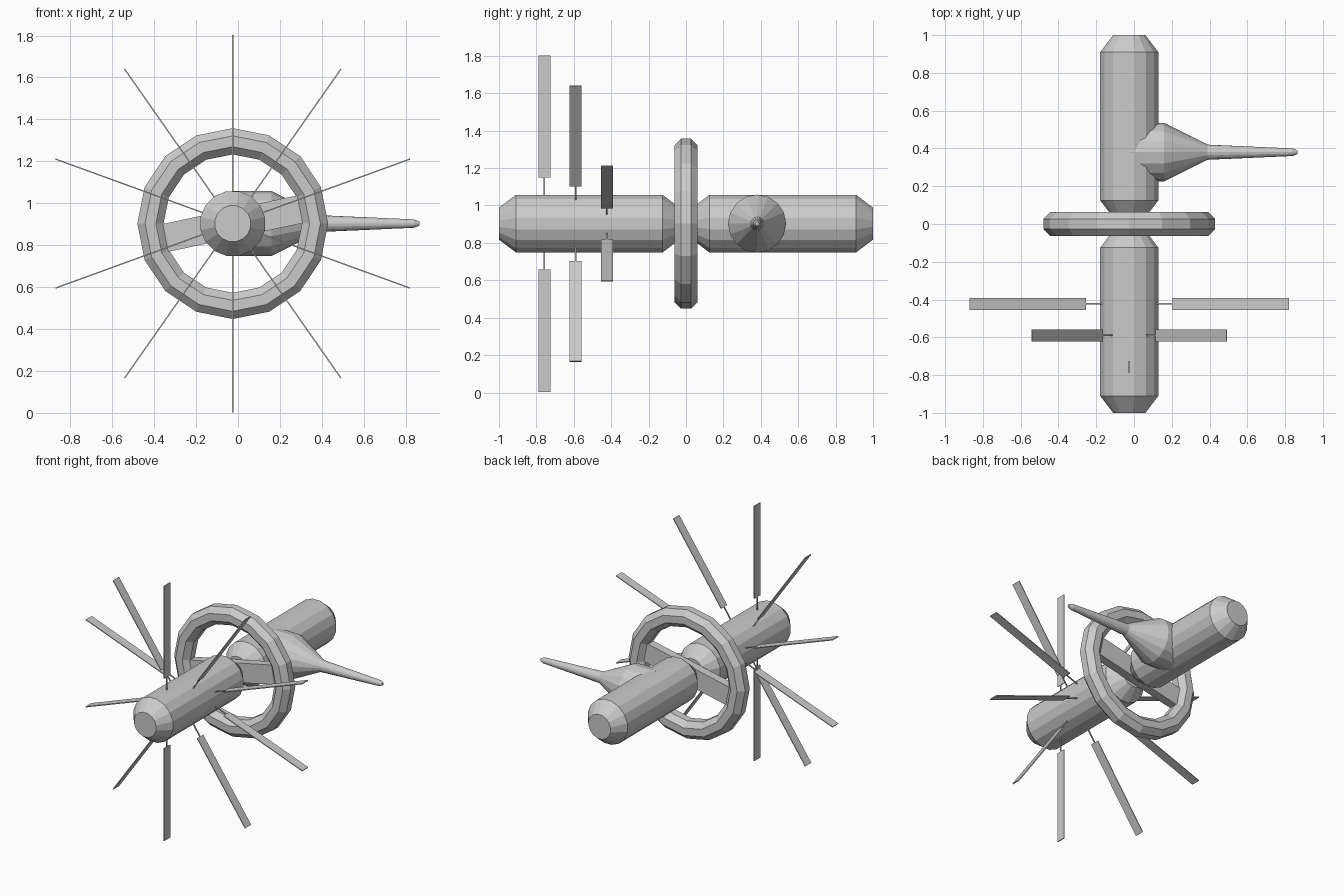
import bpy, bmesh, math
from mathutils import Matrix, Vector

if "Cube" in bpy.data.objects:
    bpy.data.objects.remove(bpy.data.objects["Cube"])

CX, CZ = -0.025, 0.903          # main axis of the station
CENTRE = Matrix.Translation((CX, 0, CZ))
ALONG_Y = Matrix.Rotation(-math.pi / 2, 4, 'X')
ALONG_X = Matrix.Rotation(math.pi / 2, 4, 'Y')


def finish(name, bm, matrix):
    bm.transform(matrix)
    bmesh.ops.recalc_face_normals(bm, faces=bm.faces[:])
    mesh = bpy.data.meshes.new(name)
    bm.to_mesh(mesh)
    bm.free()
    obj = bpy.data.objects.new(name, mesh)
    bpy.context.collection.objects.link(obj)
    return obj


def lathe(name, profile, sides, matrix, offset=0.0, closed=False):
    """Revolve (radius, height) points around local z."""
    bm = bmesh.new()
    rings = []
    for r, h in profile:
        angles = [2 * math.pi * (i + offset) / sides for i in range(sides)]
        rings.append([bm.verts.new((r * math.cos(a), r * math.sin(a), h)) for a in angles])
    pairs = list(zip(rings, rings[1:]))
    if closed:
        pairs.append((rings[-1], rings[0]))
    else:
        bm.faces.new(rings[0])
        bm.faces.new(rings[-1])
    for a, b in pairs:
        for i in range(sides):
            j = (i + 1) % sides
            bm.faces.new((a[i], a[j], b[j], b[i]))
    return finish(name, bm, matrix)


def box(name, size, centre, matrix):
    bm = bmesh.new()
    bmesh.ops.create_cube(bm, size=1)
    bm.transform(Matrix.Translation(centre) @ Matrix.Diagonal(Vector((*size, 1))))
    return finish(name, bm, matrix)


# Two chamfered hull modules and the neck joining them
R = 0.157
for name, y0, y1 in (("front_hull", -1.0, -0.035), ("rear_hull", 0.035, 1.0)):
    lathe(name, [(0.087, y0), (R, y0 + 0.09), (R, y1 - 0.09), (0.087, y1)],
          16, CENTRE @ ALONG_Y, 0.5)
lathe("hull_neck", [(0.06, -0.05), (0.06, 0.05)], 16, CENTRE @ ALONG_Y)

# Habitat ring with octagonal section
section = [(0.3925 + 0.0677 * math.cos(math.radians(22.5 + 45 * k)),
            0.0677 * math.sin(math.radians(22.5 + 45 * k))) for k in range(8)]
lathe("habitat_ring", section, 16, CENTRE @ ALONG_Y, closed=True)

# Spoke bar through the hub
box("ring_spoke", (0.74, 0.06, 0.135), (0, 0, 0),
    CENTRE @ Matrix.Rotation(-math.radians(12), 4, 'Y'))

# Docked side module tapering to a long boom
lathe("side_boom", [(0.155, 0.0), (0.155, 0.185), (0.04, 0.415), (0.02, 0.865), (0.01, 0.89)],
      16, CENTRE @ Matrix.Translation((0, 0.38, 0)) @ ALONG_X)

# Radial solar panels on thin stems, in three rows
rows = [(-0.757, (90, 270)), (-0.59, (55, 125, 235, 305)), (-0.423, (20, 160, 200, 340))]
for y, angles in rows:
    for a in angles:
        m = CENTRE @ Matrix.Rotation(-math.radians(a), 4, 'Y')
        box("solar_panel", (0.654, 0.065, 0.006), (0.573, y, 0), m)
        box("panel_stem", (0.14, 0.008, 0.006), (0.19, y, 0), m)
